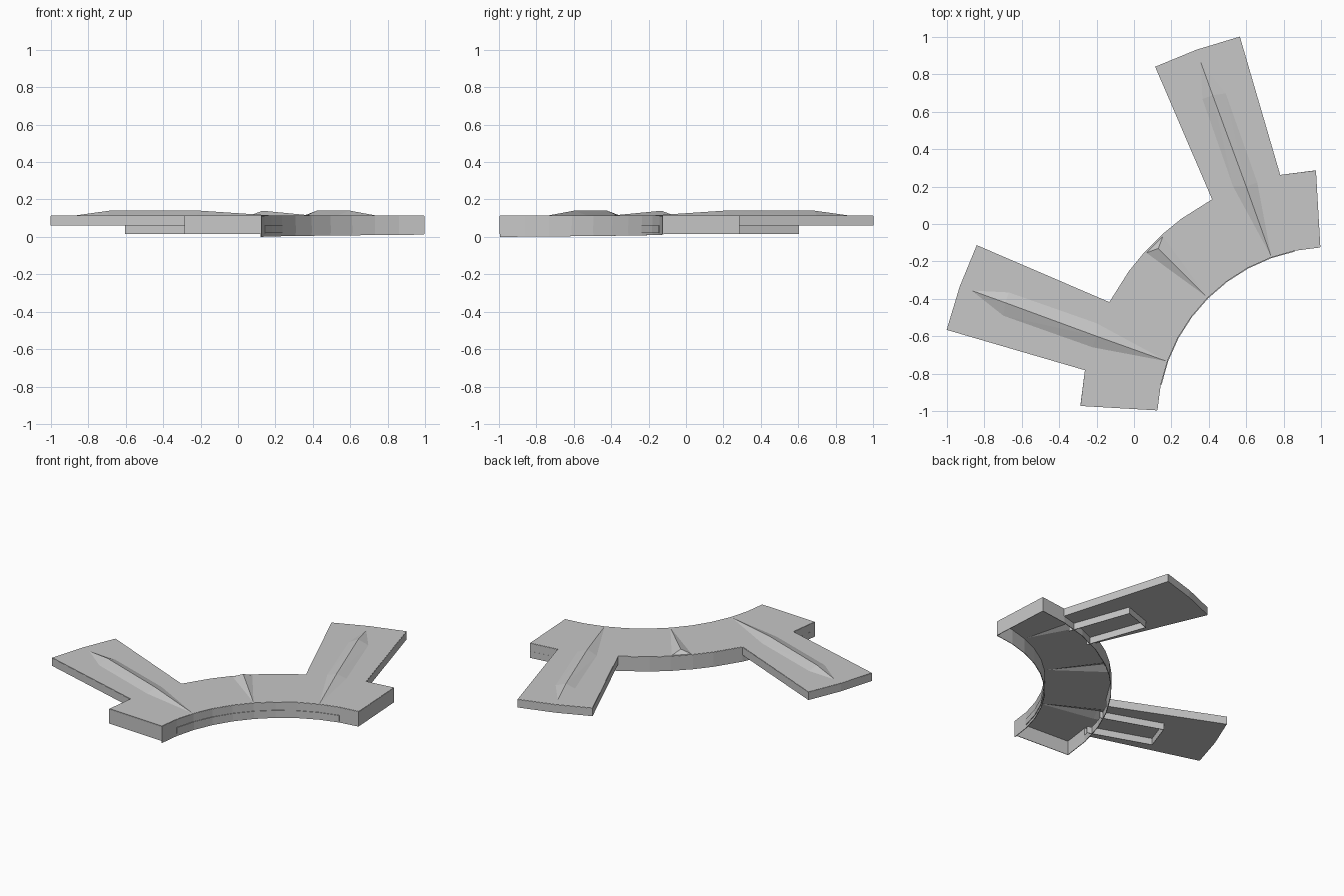
import bpy, bmesh, math

if "Cube" in bpy.data.objects:
    bpy.data.objects.remove(bpy.data.objects["Cube"])

CX, CY = 1.046, -1.046            # centre of the ring sector
R_IN, R_OUT, SHEET = 0.924, 1.333, 0.004
Z_BOT, Z_MID, Z_TOP, Z_RIDGE = 0.015, 0.06, 0.115, 0.14
A0, A1 = 93.2, 176.8

grey = bpy.data.materials.new("plain grey")
grey.diffuse_color = (0.57, 0.57, 0.57, 1)
grey.use_nodes = True
grey.node_tree.nodes["Principled BSDF"].inputs["Base Color"].default_value = grey.diffuse_color


def flip(p):
    """Mirror across the diagonal symmetry line."""
    return (-p[1], -p[0])


def polar(r, deg):
    a = math.radians(deg)
    return (CX + r * math.cos(a), CY + r * math.sin(a))


def make(name, bm):
    bmesh.ops.recalc_face_normals(bm, faces=bm.faces[:])
    me = bpy.data.meshes.new(name)
    bm.to_mesh(me)
    bm.free()
    me.materials.append(grey)
    ob = bpy.data.objects.new(name, me)
    bpy.context.collection.objects.link(ob)
    return ob


def prism(name, pts, z0, z1):
    bm = bmesh.new()
    f = bm.faces.new([bm.verts.new((x, y, z0)) for x, y in pts])
    ext = bmesh.ops.extrude_face_region(bm, geom=[f])["geom"]
    bmesh.ops.translate(bm, vec=(0, 0, z1 - z0),
                        verts=[v for v in ext if isinstance(v, bmesh.types.BMVert)])
    return make(name, bm)


def skirt(name, rows):
    """Thin wall from stacked rows of 3D points."""
    bm = bmesh.new()
    vs = [[bm.verts.new(p) for p in row] for row in rows]
    for r0, r1 in zip(vs, vs[1:]):
        for i in range(len(r0) - 1):
            bm.faces.new((r0[i], r0[i + 1], r1[i + 1], r1[i]))
    ob = make(name, bm)
    mod = ob.modifiers.new("thickness", 'SOLIDIFY')
    mod.thickness, mod.offset = SHEET, 0
    return ob


def wall(name, pts, z0, z1):
    return skirt(name, [[(x, y, z) for x, y in pts] for z in (z0, z1)])


def ridge(name, base, peaks, shrink, depth, dz=0.0):
    """Faceted ridge: hull of a flat base and raised peak points."""
    n = len(base)
    mx, my = sum(p[0] for p in base) / n, sum(p[1] for p in base) / n
    pts = [(x, y, z) for x, y in base for z in (Z_TOP - depth, Z_TOP)]
    pts += [(x, y, Z_RIDGE) for x, y in peaks]
    bm = bmesh.new()
    for x, y, z in pts:
        bm.verts.new((mx + (x - mx) * shrink, my + (y - my) * shrink, z + dz))
    res = bmesh.ops.convex_hull(bm, input=bm.verts[:])
    junk = set(res["geom_interior"]) | set(res["geom_unused"])
    bmesh.ops.delete(bm, geom=[v for v in junk if isinstance(v, bmesh.types.BMVert)],
                     context='VERTS')
    return make(name, bm)


def combine(target, tool, operation):
    tool.hide_render = True
    mod = target.modifiers.new("combine", 'BOOLEAN')
    mod.operation, mod.solver, mod.object = operation, 'EXACT', tool
    bpy.context.view_layer.objects.active = target
    bpy.ops.object.modifier_apply(modifier=mod.name)
    bpy.data.objects.remove(tool)


inner_angles = [135 + (A1 - A0) / 10 * i for i in range(-5, 6)]
outer_angles = [A0, 101.5, 110, 118, 126.4, 132, 138, 143.6, 152, 160, 168.5, A1]
outer = [polar(R_OUT, a) for a in outer_angles]
inner = [polar(R_IN, a) for a in inner_angles]
arm = [outer[1], (0.565, 1.0), (0.335, 0.93), (0.115, 0.84), outer[3]]

# top sheet: ring sector with two flat arms
half = [outer[0]] + arm + outer[4:6]
outline = half + [flip(p) for p in reversed(half)] + inner[::-1]
plate = prism("top_plate", outline, Z_TOP - SHEET, Z_TOP)

# folded ridges in the top sheet, hollow from below
arm_base = [(0.355, 0.87), (0.49, 0.70), (0.66, 0.22), (0.735, -0.178),
            (0.53, 0.20), (0.365, 0.67)]
arm_peaks = [(0.42, 0.69), (0.60, 0.20)]
ridges = [("right_arm_ridge", arm_base, arm_peaks),
          ("left_arm_ridge", [flip(p) for p in arm_base], [flip(p) for p in arm_peaks]),
          ("middle_ridge", [(0.39, -0.39), (0.066, -0.154), (0.154, -0.066)], [(0.13, -0.13)])]
for name, base, peaks in ridges:
    combine(plate, ridge(name, base, peaks, 0.995, 0.003), 'UNION')
for name, base, peaks in ridges:
    combine(plate, ridge(name + "_hollow", base, peaks, 0.97, 0.01, -SHEET), 'DIFFERENCE')

# walls under the ring sector
wall("outer_wall", outer, Z_BOT, Z_MID)
wall("outer_wall_middle", outer[3:9], Z_MID, Z_TOP - 0.002)
for side, f in (("right", lambda p: p), ("left", flip)):
    wall(side + "_end_wall", [f(p) for p in (inner[0], outer[0], outer[1])],
         Z_BOT, Z_TOP - 0.002)

# inner wall with a slightly sloping lower edge
skirt("inner_wall", [
    [(x, y, Z_TOP - 0.002) for x, y in inner],
    [(x, y, 0.012 * (A1 - a) / (A1 - A0)) for (x, y), a in zip(inner, inner_angles)]])

# raised band along the lower part of the inner wall
band = inner_angles[1:-1]
prism("inner_band", [polar(R_IN - 0.006, a) for a in band]
      + [polar(R_IN, a) for a in reversed(band)], 0.02, Z_MID)

# arm sides, arm undersides and the open rim below each arm
DX, DY = -0.335, 0.942            # arm direction


def rim_point(along, across):
    return (0.45 + DX * along + DY * across, 0.57 + DY * along - DX * across)


rim = [rim_point(-0.43, 0.1), rim_point(0, 0.1), rim_point(0, -0.1), rim_point(-0.42, -0.1)]
for side, f in (("right", lambda p: p), ("left", flip)):
    wall(side + "_arm_sides", [f(p) for p in arm], Z_MID, Z_TOP - 0.002)
    prism(side + "_arm_underside", [f(p) for p in arm + [outer[2]]], Z_MID, Z_MID + SHEET)
    wall(side + "_arm_rim", [f(p) for p in rim], Z_BOT, Z_MID)
